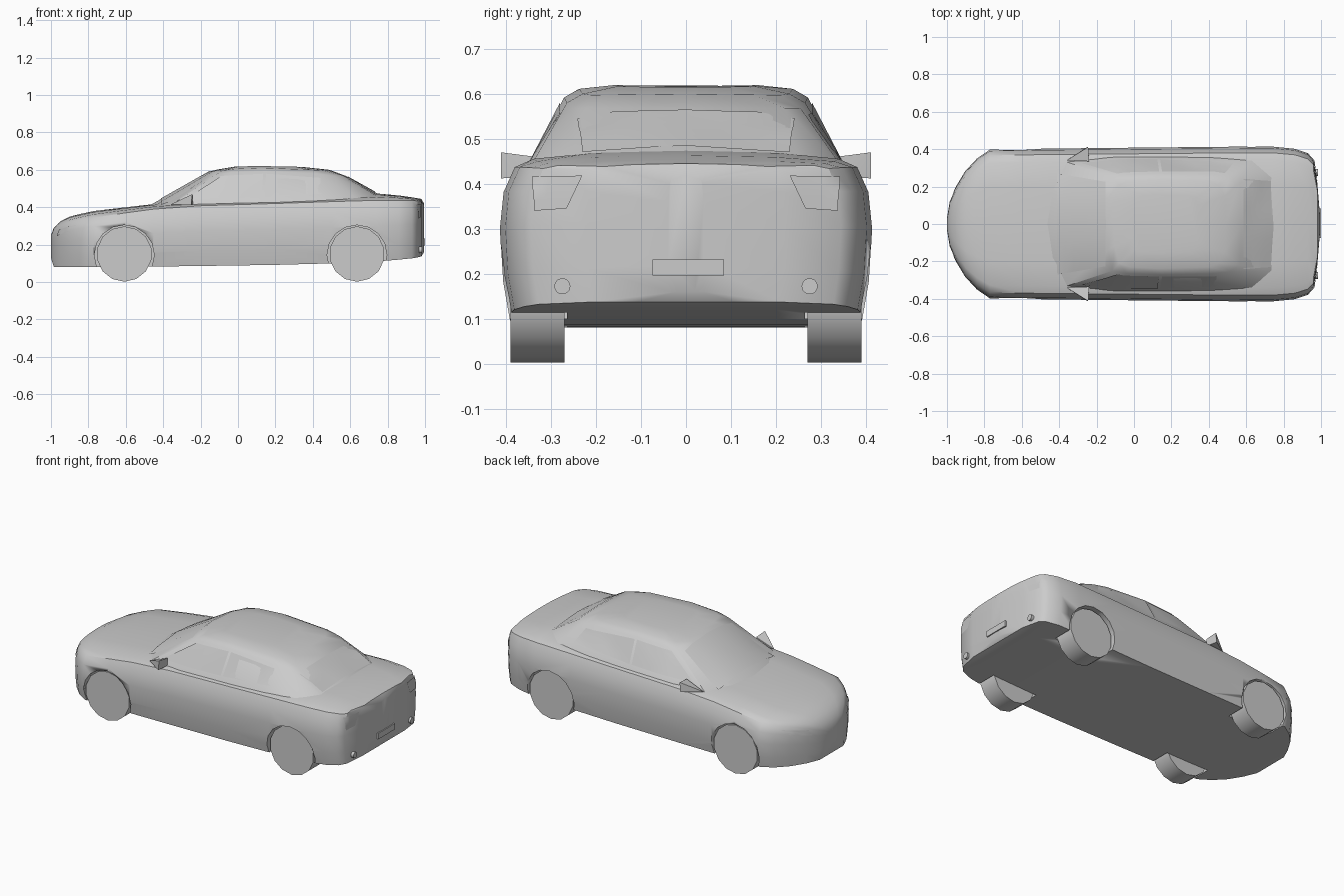
import bpy, bmesh, math
from mathutils import Vector
from mathutils.bvhtree import BVHTree

if "Cube" in bpy.data.objects:
    bpy.data.objects.remove(bpy.data.objects["Cube"])

trees = []


def finish(name, bm, angle=35, mirror=False):
    bmesh.ops.recalc_face_normals(bm, faces=bm.faces)
    me = bpy.data.meshes.new(name)
    bm.to_mesh(me)
    bm.free()
    ob = bpy.data.objects.new(name, me)
    bpy.context.collection.objects.link(ob)
    if mirror:
        ob.modifiers.new("mirror", 'MIRROR').use_axis = (False, True, False)
    bpy.ops.object.select_all(action='DESELECT')
    bpy.context.view_layer.objects.active = ob
    ob.select_set(True)
    bpy.ops.object.shade_smooth_by_angle(angle=math.radians(angle))
    return ob


def loft(rings):
    """Skin closed rings of equal length and cap both ends."""
    bm = bmesh.new()
    rows = [[bm.verts.new(p) for p in r] for r in rings]
    n = len(rows[0])
    for a, b in zip(rows, rows[1:]):
        for i in range(n):
            j = (i + 1) % n
            bm.faces.new((a[i], a[j], b[j], b[i]))
    bm.faces.new(rows[0])
    bm.faces.new(rows[-1])
    bmesh.ops.recalc_face_normals(bm, faces=bm.faces)
    trees.append(BVHTree.FromBMesh(bm))
    return bm


def both_sides(half):
    """Close a half outline whose first and last points lie on y = 0."""
    return half + [(x, -y, z) for x, y, z in half[-2:0:-1]]


def cylinder(name, centre, r, depth, axis, sides, angle=35, mirror=False):
    bm = bmesh.new()
    bmesh.ops.create_cone(bm, cap_ends=True, segments=sides, radius1=r, radius2=r, depth=depth)
    q = Vector((0, 0, 1)).rotation_difference(Vector(axis))
    for v in bm.verts:
        v.co = q @ v.co + Vector(centre)
    return finish(name, bm, angle, mirror)


# Lower body stations: x, half width, bottom, shoulder, top
stations = [
    (-1.0, .03, .13, .225, .25), (-.985, .12, .082, .26, .29), (-.95, .20, .08, .29, .325),
    (-.90, .285, .08, .315, .35), (-.84, .35, .08, .33, .365), (-.77, .398, .08, .345, .38),
    (-.60, .402, .081, .37, .40), (-.45, .403, .083, .39, .417), (-.2, .406, .086, .408, .435),
    (.2, .41, .092, .42, .445), (.5, .413, .10, .43, .455), (.74, .414, .11, .437, .474),
    (.86, .402, .12, .437, .463), (.93, .378, .127, .436, .453), (.96, .345, .132, .434, .448),
    (.98, .22, .137, .432, .445), (.995, .04, .16, .40, .42)]


def section(x, w, zb, zs, zt):
    h, d = zs - zb, zt - zs
    return both_sides([
        (x, 0, zb), (x, .5 * w, zb), (x, .95 * w, zb), (x, .985 * w, zb + .25 * h),
        (x, w, zb + .58 * h), (x, .98 * w, zb + .83 * h), (x, .92 * w, zs),
        (x, .82 * w, zs + .5 * d), (x, .5 * w, zs + .85 * d), (x, 0, zt)])


body = finish("lower_body", loft([section(*s) for s in stations]))

# Cabin: base, window rail and roof rings, seen from front centre to rear centre
base = [(-.49, 0, .40), (-.46, .18, .40), (-.37, .335, .402), (-.1, .358, .42), (.15, .358, .425),
        (.42, .358, .43), (.64, .345, .44), (.75, .25, .455), (.77, 0, .46)]
rail = [(-.15, 0, .592), (-.14, .14, .59), (-.115, .25, .577), (-.04, .264, .585), (.15, .271, .592),
        (.42, .265, .58), (.51, .255, .568), (.565, .22, .568), (.575, 0, .568)]
roof = [(-.11, 0, .602), (-.105, .12, .60), (-.08, .21, .597), (-.02, .23, .605), (.13, .238, .611),
        (.4, .23, .60), (.45, .21, .597), (.485, .15, .598), (.49, 0, .60)]
crest = [(.13 + (x - .13) * .6, y * .65, .620 - .1 * (x * .6 - .08) ** 2) for x, y, z in roof]
finish("cabin", loft([both_sides(r) for r in (base, rail, roof, crest)]))

# Wheels and wheel arches
for name, x in (("front", -.608), ("rear", .636)):
    for side, s in (("left", -1), ("right", 1)):
        cut = cylinder("arch_cutter", (x, s * .40, .145), .16, .27, (0, 1, 0), 16)
        cut.hide_render = True
        mod = body.modifiers.new("arch", 'BOOLEAN')
        mod.operation, mod.solver, mod.object = 'DIFFERENCE', 'EXACT', cut
        bpy.context.view_layer.objects.active = body
        bpy.ops.object.modifier_apply(modifier=mod.name)
        bpy.data.objects.remove(cut)
        cylinder(name + "_wheel_" + side, (x, s * .33, .15), .148, .12, (0, 1, 0), 14)


def panel(name, corners, axis, sign, mirror=False, lift=.003, n=6):
    """Project a four-sided patch onto the bodywork along one axis."""
    a, b, c, d = [Vector(p) for p in corners]
    direction = Vector([-sign if i == axis else 0 for i in range(3)])
    bm = bmesh.new()
    grid = []
    for i in range(n + 1):
        row = []
        for j in range(n + 1):
            u, v = i / n, j / n
            p = a.lerp(b, u).lerp(d.lerp(c, u), v)
            o = list(p)
            o.insert(axis, sign * 2)
            hits = [t.ray_cast(Vector(o), direction) for t in trees]
            hit = min((h for h in hits if h[0]), key=lambda h: h[3])
            row.append(bm.verts.new(hit[0] + hit[1] * lift))
        grid.append(row)
    for i in range(n):
        for j in range(n):
            bm.faces.new((grid[i][j], grid[i + 1][j], grid[i + 1][j + 1], grid[i][j + 1]))
    return finish(name, bm, 35, mirror)


# Glass
panel("windscreen", [(-.41, -.27), (-.41, .27), (-.15, .225), (-.15, -.225)], 2, 1)
panel("rear_window", [(.585, -.24), (.585, .24), (.73, .23), (.73, -.23)], 2, 1)
panel("front_side_window", [(-.28, .44), (.125, .452), (.135, .578), (-.09, .566)], 1, 1, True)
panel("rear_side_window", [(.14, .452), (.53, .475), (.485, .552), (.15, .578)], 1, 1, True)

# Lamps
panel("headlight", [(.16, .245), (.28, .272), (.31, .305), (.18, .28)], 0, -1, True, .004)
panel("tail_light", [(.265, .345), (.337, .34), (.34, .415), (.23, .418)], 0, 1, True, .004)

# Rear plate
bm = bmesh.new()
bmesh.ops.create_cube(bm, size=1)
bmesh.ops.scale(bm, vec=(.03, .158, .036), verts=bm.verts)
bmesh.ops.translate(bm, vec=(.986, .005, .214), verts=bm.verts)
finish("rear_plate", bm)

# Exhaust tips
cylinder("exhaust_tip", (.96, .275, .172), .018, .05, (1, 0, 0), 14, 35, True)

# Door mirrors
bm = bmesh.new()
for p in [(-.36, .34, .415), (-.25, .412, .412), (-.245, .412, .47), (-.24, .34, .415), (-.24, .335, .46)]:
    bm.verts.new(p)
bmesh.ops.convex_hull(bm, input=bm.verts)
finish("door_mirror", bm, 20, True)
